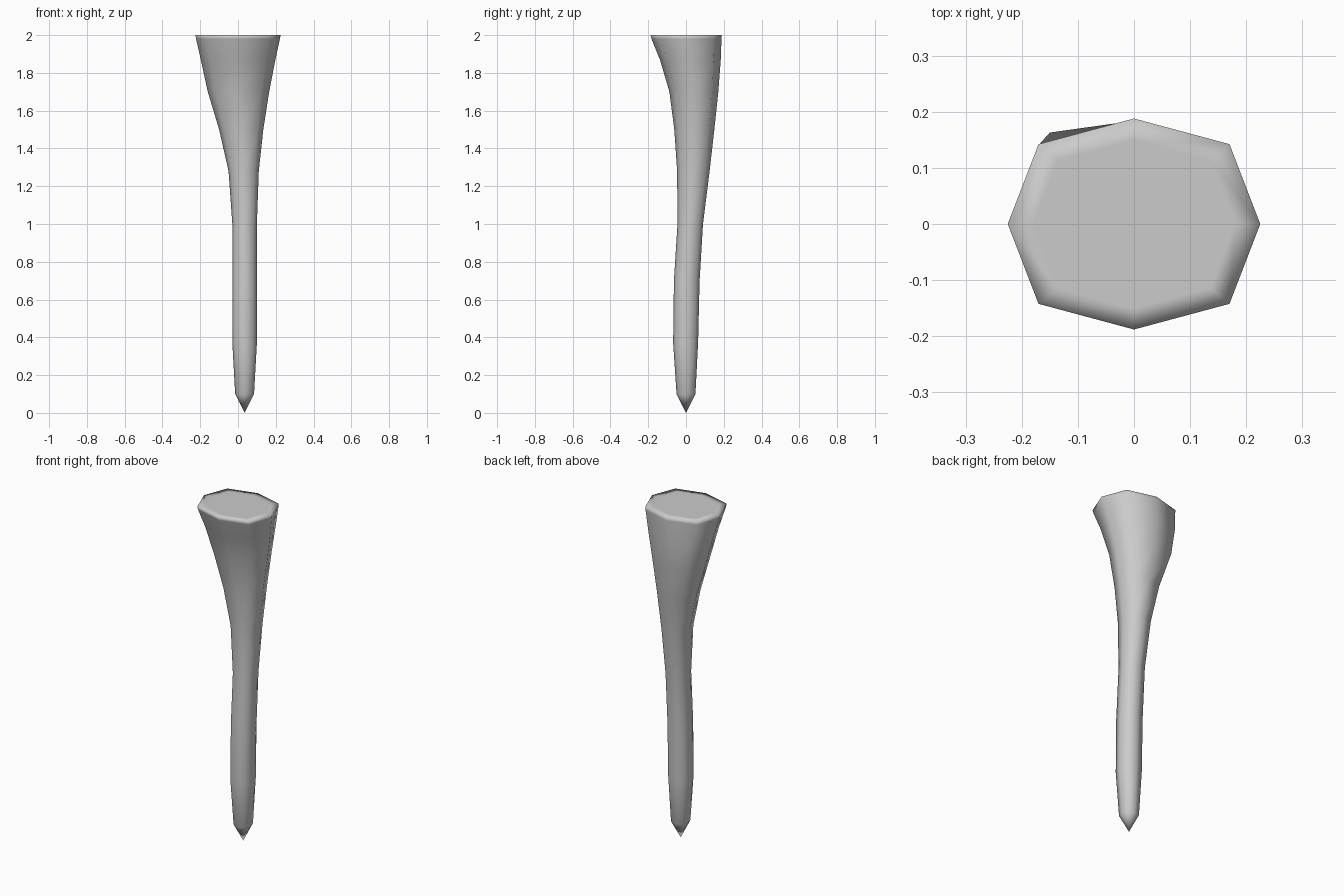
import bpy, bmesh
from math import cos, sin, pi

if "Cube" in bpy.data.objects:
    bpy.data.objects.remove(bpy.data.objects["Cube"])

# Cross-sections: z, x min, x max, y min, y max
SECTIONS = [
    (0.10, -0.015, 0.085, -0.050, 0.050),
    (0.37, -0.030, 0.100, -0.068, 0.064),
    (0.70, -0.030, 0.100, -0.064, 0.072),
    (1.00, -0.030, 0.100, -0.045, 0.090),
    (1.28, -0.050, 0.110, -0.047, 0.125),
    (1.50, -0.100, 0.134, -0.062, 0.150),
    (1.70, -0.160, 0.165, -0.088, 0.171),
    (1.87, -0.197, 0.198, -0.138, 0.184),
    (1.98, -0.222, 0.222, -0.183, 0.188),
    (2.00, -0.225, 0.225, -0.188, 0.188),
    (2.00, -0.180, 0.180, -0.150, 0.150),
]
# The back-left corner bulges a little under the rim
BULGE = {1.70: (-0.120, 0.167), 1.87: (-0.150, 0.163)}


def ring(bm, z, x0, x1, y0, y1):
    verts = []
    for i in range(8):
        a = i * pi / 4
        k = 1.07 if i % 2 else 1.0
        x = (x0 + x1) / 2 + (x1 - x0) / 2 * cos(a) * k
        y = (y0 + y1) / 2 + (y1 - y0) / 2 * sin(a) * k
        if i == 3 and z in BULGE:
            x, y = BULGE[z]
        verts.append(bm.verts.new((x, y, z)))
    return verts


# Bent tapered spike with a flared flat head
bm = bmesh.new()
rings = [ring(bm, *s) for s in SECTIONS]
tip = bm.verts.new((0.035, 0, 0))
for i in range(8):
    j = (i + 1) % 8
    bm.faces.new((tip, rings[0][j], rings[0][i]))
    for a, b in zip(rings, rings[1:]):
        bm.faces.new((a[i], a[j], b[j], b[i]))
bm.faces.new(rings[-1])
bmesh.ops.recalc_face_normals(bm, faces=bm.faces)
for f in bm.faces:
    f.smooth = True
mesh = bpy.data.meshes.new("spike")
bm.to_mesh(mesh)
bm.free()
bpy.context.collection.objects.link(bpy.data.objects.new("spike", mesh))
